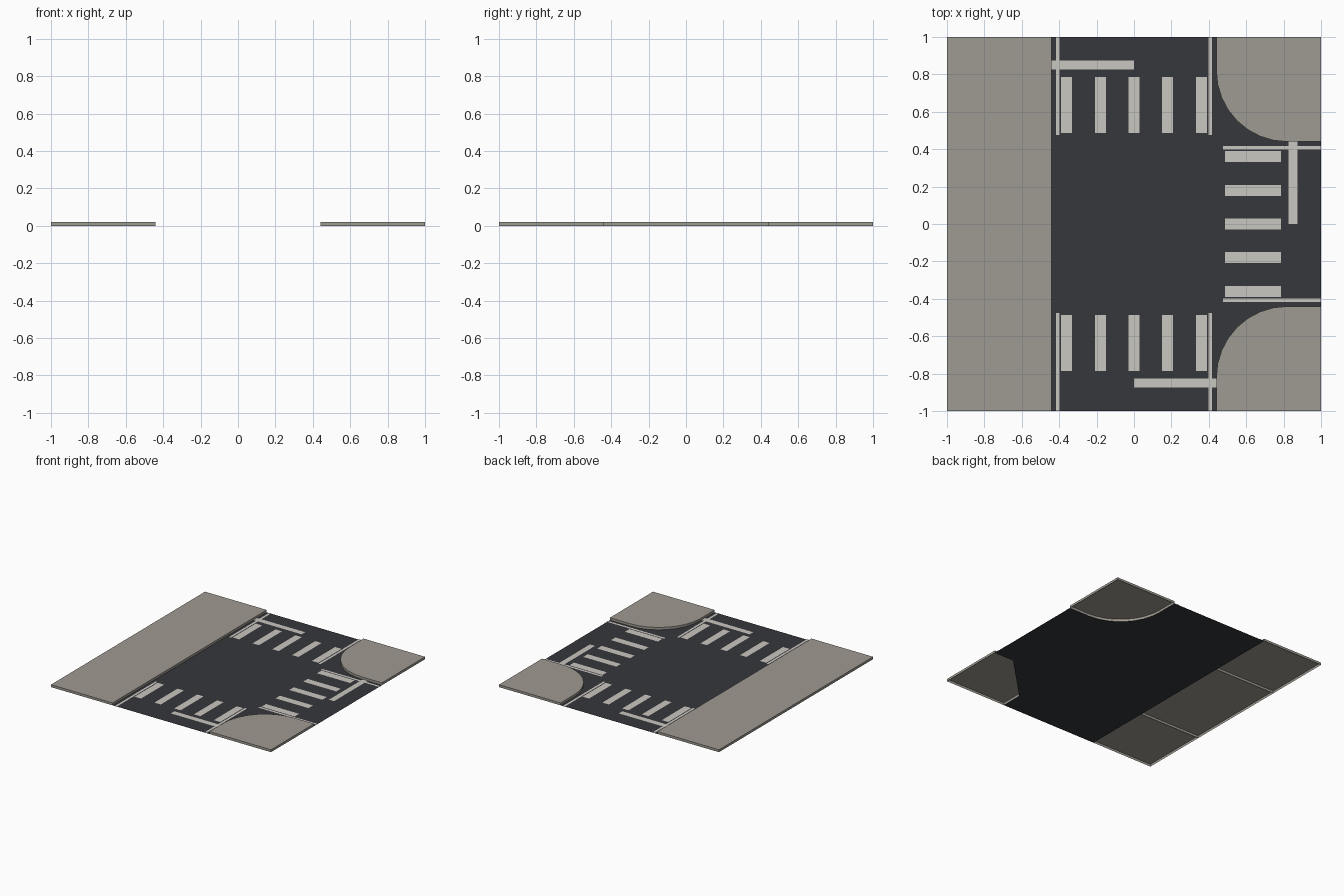
import bpy
from math import sin, cos, pi

if "Cube" in bpy.data.objects:
    bpy.data.objects.remove(bpy.data.objects["Cube"])

E, R, TOP, MARK = 0.44, 0.38, 0.02, 0.003   # road half width, corner radius, heights


def material(name, rgb):
    m = bpy.data.materials.new(name)
    m.diffuse_color = (*rgb, 1)
    m.use_nodes = True
    m.node_tree.nodes["Principled BSDF"].inputs["Base Color"].default_value = m.diffuse_color
    return m


ASPHALT = material("asphalt", (0.037, 0.038, 0.043))
CONCRETE = material("concrete", (0.347, 0.328, 0.287))
PAINT = material("paint", (0.59, 0.57, 0.53))


def make(name, verts, faces, mat):
    me = bpy.data.meshes.new(name)
    me.from_pydata(verts, [], faces)
    me.materials.append(mat)
    ob = bpy.data.objects.new(name, me)
    bpy.context.collection.objects.link(ob)
    return ob


def slab(name, outline):
    """Raised pavement shell, open underneath; outline runs counter-clockwise."""
    n = len(outline)
    verts = [(x, y, z) for z in (0, TOP) for x, y in outline]
    faces = [tuple(range(n, 2 * n))]
    faces += [(i, (i + 1) % n, n + (i + 1) % n, n + i) for i in range(n)]
    return make(name, verts, faces, CONCRETE)


def rect(x0, y0, x1, y1):
    return [(x0, y0), (x1, y0), (x1, y1), (x0, y1)]


# Rounded kerb line of the back right corner, from the back arm to the right arm
c, SEG = E + R, 8
arc = [(c - R * cos(i * pi / 2 / SEG), c - R * sin(i * pi / 2 / SEG)) for i in range(SEG + 1)]

# Road surface
road = [(-E, -1), (E, -1), (E, -c), (c, -E), (1, -E), (1, E)]
road += arc[::-1] + [(E, 1), (-E, 1)]
make("road", [(x, y, 0) for x, y in road], [tuple(range(len(road)))], ASPHALT)

# Corner pavements
corner = [(E, 1)] + arc + [(1, E), (1, 1)]
slab("pavement_corner_back", corner)
slab("pavement_corner_front", [(x, -y) for x, y in reversed(corner)])

# Straight pavement in three lengths
for part, y0, y1 in (("front", -1, -E), ("middle", -E, E), ("back", E, 1)):
    slab("pavement_side_" + part, rect(-1, y0, -E, y1))

# Painted markings, laid out for the back arm and turned to the other arms
stripes = [rect(0.18 * i - 0.029, 0.487, 0.18 * i + 0.029, 0.787) for i in range(-2, 3)]
edges = [rect(s * 0.407 - 0.009, 0.477, s * 0.407 + 0.009, 1) for s in (-1, 1)]
stop = [rect(-E, 0.827, 0, 0.873)]
turns = {"back": lambda x, y: (x, y),
         "right": lambda x, y: (y, -x),
         "front": lambda x, y: (-x, -y)}
for arm, turn in turns.items():
    for kind, shapes in (("crossing", stripes), ("edge_lines", edges), ("stop_line", stop)):
        verts = [(*turn(x, y), MARK) for s in shapes for x, y in s]
        faces = [tuple(range(4 * i, 4 * i + 4)) for i in range(len(shapes))]
        make(f"{kind}_{arm}", verts, faces, PAINT)
